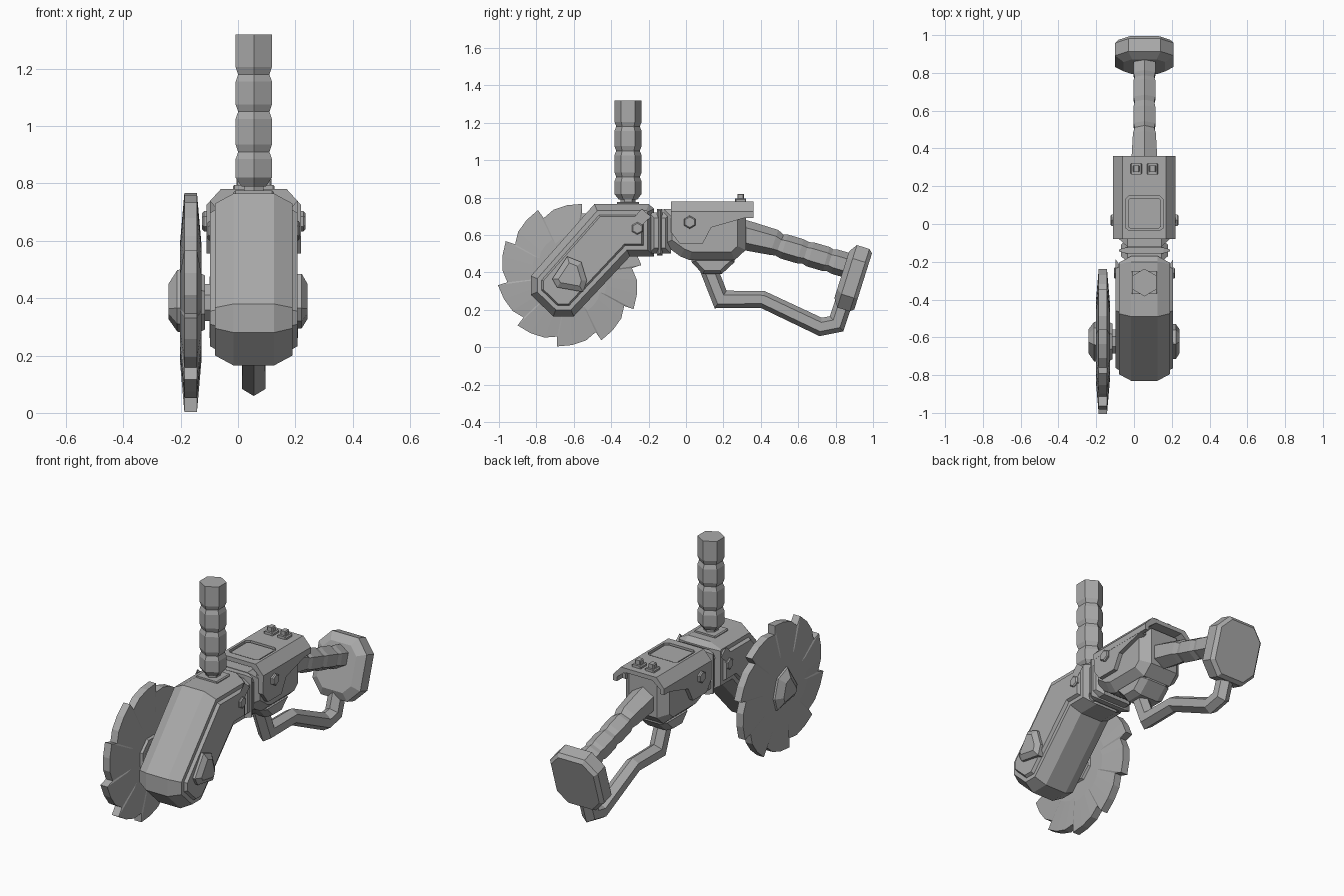
import bpy, bmesh, math
from mathutils import Vector

if "Cube" in bpy.data.objects:
    bpy.data.objects.remove(bpy.data.objects["Cube"])

CX = 0.055  # centre plane of the tool body
grey = bpy.data.materials.new("plain_grey")
grey.use_nodes = True
grey.diffuse_color = (0.4, 0.4, 0.4, 1)
grey.node_tree.nodes["Principled BSDF"].inputs["Base Color"].default_value = (0.4, 0.4, 0.4, 1)


def skin(name, rings):
    """Join equal rings of points into a closed solid."""
    bm = bmesh.new()
    loops = [[bm.verts.new(p) for p in ring] for ring in rings]
    n = len(loops[0])
    for a, b in zip(loops, loops[1:]):
        for i in range(n):
            j = (i + 1) % n
            bm.faces.new((a[i], a[j], b[j], b[i]))
    bm.faces.new(loops[0])
    bm.faces.new(loops[-1])
    bmesh.ops.recalc_face_normals(bm, faces=bm.faces)
    mesh = bpy.data.meshes.new(name)
    bm.to_mesh(mesh)
    bm.free()
    mesh.materials.append(grey)
    ob = bpy.data.objects.new(name, mesh)
    bpy.context.collection.objects.link(ob)
    return ob


def inset(points, d):
    """Move every edge of a 2D outline inward by d."""
    pts = [Vector(p) for p in points]
    n = len(pts)
    area = sum(pts[i - 1].cross(pts[i]) for i in range(n))
    s = 1 if area > 0 else -1
    out = []
    for i in range(n):
        a = (pts[i] - pts[i - 1]).normalized()
        b = (pts[(i + 1) % n] - pts[i]).normalized()
        na, nb = Vector((-a.y, a.x)) * s, Vector((-b.y, b.x)) * s
        out.append(pts[i] + (na + nb) * (d / (1 + na.dot(nb))))
    return out


def side_solid(name, outline, layers):
    """Stack a (y, z) outline along x; layers are (x, inset)."""
    return skin(name, [[(x, p.x, p.y) for p in inset(outline, d)] for x, d in layers])


def mirrored(name, outline, half_layers):
    """Solid symmetric about the body centre plane."""
    left = [(CX - w, d) for w, d in reversed(half_layers)]
    return side_solid(name, outline, left + [(CX + w, d) for w, d in half_layers])


def tube(name, path):
    """Hexagonal tube through (y, z, radius) points."""
    pts = [Vector(p[:2]) for p in path]
    rings = []
    for i, p in enumerate(pts):
        dirs = []
        if i > 0:
            dirs.append((p - pts[i - 1]).normalized())
        if i < len(pts) - 1:
            dirs.append((pts[i + 1] - p).normalized())
        t = sum(dirs, Vector((0, 0))).normalized()
        miter = path[i][2] / max(0.6, t.dot(dirs[0]))
        nrm = Vector((-t.y, t.x)) * miter
        ring = []
        for k in range(6):
            a = math.radians(60 * k)
            q = p + nrm * math.cos(a)
            ring.append((CX + path[i][2] * math.sin(a), q.x, q.y))
        rings.append(ring)
    return skin(name, rings)


def circle(y, z, r, n, turn=0):
    return [(y + r * math.cos(turn + math.tau * i / n),
             z + r * math.sin(turn + math.tau * i / n)) for i in range(n)]


def box(name, x0, x1, y0, y1, z0, z1, bevel=0.0):
    return side_solid(name, [(y0, z0), (y1, z0), (y1, z1), (y0, z1)],
                      [(x0, bevel), (x0 + bevel + 0.001, 0), (x1 - bevel - 0.001, 0), (x1, bevel)])


# Front body arm with chamfered edges and raised side panels
arm = [(-.17, .74), (-.2, .765), (-.49, .765), (-.83, .38), (-.83, .28),
       (-.71, .165), (-.6, .165), (-.3, .485), (-.17, .485)]
mirrored("front_arm", arm, [(.07, 0), (.135, .035)])
mirrored("arm_side_panel", inset(arm, .055), [(.13, 0), (.152, .012)])

# Neck joining the arm to the rear housing
mirrored("neck", [(-.2, .72), (-.08, .72), (-.08, .5), (-.2, .5)], [(.09, 0), (.125, .03)])
mirrored("neck_collar", [(-.155, .74), (-.125, .74), (-.125, .49), (-.155, .49)],
         [(.1, 0), (.135, .01)])

# Rear housing
mirrored("rear_housing", [(-.12, .74), (.32, .74), (.32, .52), (.26, .465), (.02, .465),
                          (-.03, .485), (-.12, .55)], [(.09, 0), (.14, .045)])

# Cover: arched roof with hanging side plates
half = [(.165, .69), (.165, .725), (.115, .78)]
inner = [(.09, .755), (.14, .715), (.14, .69)]
arch = half + [(-x, z) for x, z in reversed(half)] + [(-x, z) for x, z in reversed(inner)] + inner
roof = skin("cover_roof", [[(CX + x, y, z) for x, z in arch] for y in (-.08, .36)])
plate = [(-.08, .72), (-.08, .615), (-.035, .555), (.09, .555), (.135, .64), (.31, .69), (.31, .72)]
for s, label in ((-1, "right"), (1, "left")):
    side_solid(label + "_cover_plate", plate, [(CX + s * .12, 0), (CX + s * .164, 0)])

# Recessed panel in the roof
panel = [(-.1, -.02), (-.08, -.035), (.08, -.035), (.1, -.02),
         (.1, .13), (.08, .15), (-.08, .15), (-.1, .13)]
cutter = skin("panel_cutter", [[(CX + x, y, z) for x, y in panel] for z in (.766, .8)])
cut = roof.modifiers.new("recess", 'BOOLEAN')
cut.object = cutter
cut.solver = 'EXACT'
bpy.context.view_layer.objects.active = roof
bpy.ops.object.modifier_apply(modifier="recess")
bpy.data.objects.remove(cutter)
skin("roof_panel", [[(CX + p.x, p.y, z) for p in inset(panel, .012)] for z in (.76, .774)])

# Two buttons on the roof
for s, label in ((-1, "right"), (1, "left")):
    x = CX + s * .043
    box(label + "_button_base", x - .03, x + .03, .262, .322, .775, .795, .005)
    box(label + "_button", x - .018, x + .018, .275, .31, .79, .82, .004)

# Hexagonal bolts on both sides
for y, z, r, w, label in ((-.26, .635, .034, .162, "arm_bolt"), (.02, .668, .035, .18, "housing_bolt")):
    mirrored(label, circle(y, z, r, 6, math.pi / 6), [(w - .006, 0), (w, .006)])

# Upright handle with ribs
ribs = [(-.31, .79, .05), (-.31, .82, .073)]
for z in (.91, 1.05, 1.18):
    ribs += [(-.31, z - .025, .073), (-.31, z, .063), (-.31, z + .025, .073)]
tube("upright_handle", ribs + [(-.31, 1.32, .073)])
tube("handle_stalk", [(-.31, .74, .04), (-.31, .80, .04)])
box("handle_seat", CX - .07, CX + .07, -.37, -.25, .755, .775, .005)

# Rear grip with ribs, sloping to the end plate
grip = [(.29, .605, .08), (.35, .59, .078), (.47, .56, .07)]
for y in (.5, .64, .77):
    z = .6 - (y - .32) * .3
    grip += [(y, z, .06), (y + .025, z - .008, .067), (y + .11, z - .033, .067)]
tube("rear_grip", grip)

# Tilted octagonal end plate
tilt = math.radians(17.5)
along = Vector((0, math.sin(tilt), math.cos(tilt)))
normal = Vector((0, math.cos(tilt), -math.sin(tilt)))
octagon = [(sx * x, sz * z) for sx, sz, order in ((1, 1, 1), (-1, 1, -1), (-1, -1, 1), (1, -1, -1))
           for x, z in [(.155, .1), (.085, .175)][::order]]
middle = Vector((CX, .89, .37))
skin("end_plate", [[middle + Vector((p.x, 0, 0)) + along * p.y + normal * t for p in inset(octagon, d)]
                   for t, d in ((-.06, .045), (-.03, 0), (.04, 0), (.06, .018))])

# Lower guard and its mount
mirrored("guard_mount", [(.03, .48), (.03, .455), (.09, .39), (.19, .39), (.26, .455), (.26, .48)],
         [(.06, 0), (.1, .02)])
tube("guard_bar", [(.12, .42, .047), (.185, .255, .047), (.41, .255, .045), (.72, .108, .047),
                   (.805, .125, .047), (.86, .29, .047)])

# Saw blade: raked teeth, thinner at the rim
AY, AZ, BX = -.622, .385, -.165
teeth = 10
saw = []
for k in range(teeth):
    base = math.radians(8 + 360 * k / teeth)
    for deg, r in ((-1.5, .335), (0, .387), (12, .374), (24, .36)):
        a = base + math.radians(deg)
        saw.append((AY + r * math.cos(a), AZ + r * math.sin(a)))


def shrink(f):
    return [(AY + (y - AY) * f, AZ + (z - AZ) * f) for y, z in saw]


skin("saw_blade", [[(BX + t, y, z) for y, z in shrink(f)]
                   for t, f in ((-.037, .55), (-.022, 1), (.022, 1), (.037, .55))])

# Axle, flange and the hub caps
side_solid("axle", circle(AY, AZ, .07, 8, math.pi / 8), [(-.15, 0), (-.06, 0)])
side_solid("blade_flange", circle(AY, AZ, .115, 8, math.pi / 8), [(-.14, 0), (-.115, .012)])
cap = [(-.635, .485), (-.56, .455), (-.53, .355), (-.55, .295), (-.69, .32), (-.715, .365)]
side_solid("left_hub_cap", cap, [(.19, 0), (.222, 0), (.242, .028)])
side_solid("right_hub_cap", cap, [(-.19, -.015), (-.212, -.01), (-.242, .028)])
